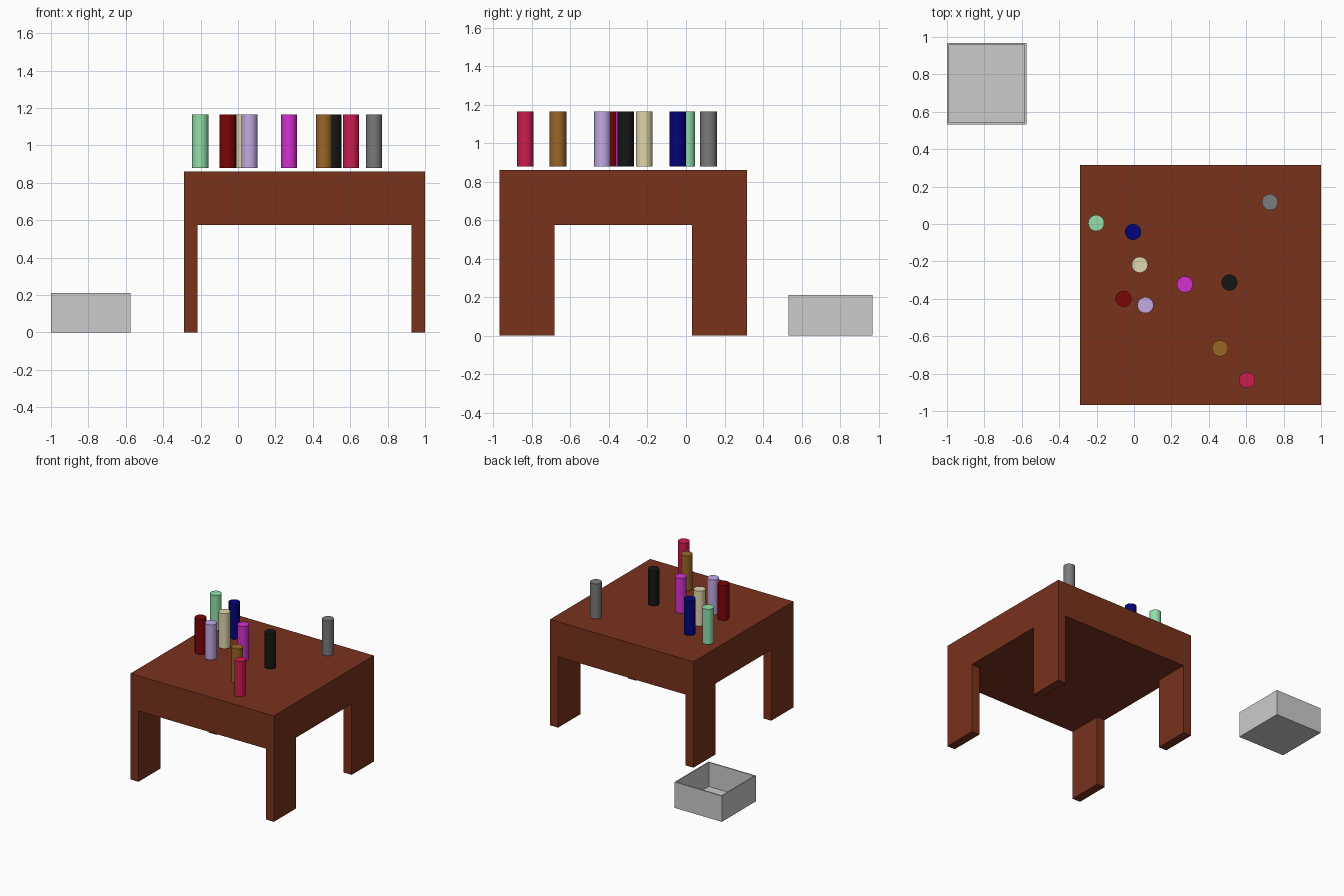
import bpy
import bmesh
from mathutils import Matrix, Vector

if "Cube" in bpy.data.objects:
    bpy.data.objects.remove(bpy.data.objects["Cube"])


def material(name, rgb):
    """Material from 0-255 sRGB values, stored as linear colour."""
    mat = bpy.data.materials.new(name)
    mat.diffuse_color = [(c / 255) ** 2.2 for c in rgb] + [1]
    mat.use_nodes = True
    mat.node_tree.nodes["Principled BSDF"].inputs["Base Color"].default_value = mat.diffuse_color
    return mat


def mesh_object(name, bm, mat=None):
    mesh = bpy.data.meshes.new(name)
    bm.to_mesh(mesh)
    bm.free()
    obj = bpy.data.objects.new(name, mesh)
    bpy.context.collection.objects.link(obj)
    if mat:
        mesh.materials.append(mat)
    return obj


def box(name, lo, hi, mat=None):
    lo, hi = Vector(lo), Vector(hi)
    bm = bmesh.new()
    bmesh.ops.create_cube(
        bm, size=1,
        matrix=Matrix.Translation((lo + hi) / 2) @ Matrix.Diagonal((*(hi - lo), 1)))
    return mesh_object(name, bm, mat)


# Table: thick solid top on four slab legs
wood = material("wood", (120, 53, 34))
X0, X1, Y0, Y1 = -0.288, 1.0, -0.968, 0.316
UNDER, TOP = 0.575, 0.86
LEG_X, LEG_Y = 0.072, 0.285
box("table_top", (X0, Y0, UNDER), (X1, Y1, TOP), wood)
for side, x in (("left", X0), ("right", X1 - LEG_X)):
    for end, y in (("front", Y0), ("back", Y1 - LEG_Y)):
        box(f"{end}_{side}_leg", (x, y, 0), (x + LEG_X, y + LEG_Y, UNDER), wood)

# Open bin on the floor: inset the top face and push it down to the floor
tray = box("open_bin", (-1.0, 0.533, 0), (-0.575, 0.968, 0.21))
bm = bmesh.new()
bm.from_mesh(tray.data)
top = max(bm.faces, key=lambda f: f.calc_center_median().z)
bmesh.ops.inset_region(bm, faces=[top], thickness=0.014)
pit = bmesh.ops.extrude_discrete_faces(bm, faces=[top])["faces"][0]
bmesh.ops.translate(bm, verts=pit.verts, vec=(0, 0, -0.196))
bm.to_mesh(tray.data)
bm.free()

# Upright cylinders hovering just over the table top
rods = [
    ("mint", -0.202, 0.005, (146, 222, 170)),
    ("navy", -0.005, -0.042, (12, 12, 120)),
    ("cream", 0.031, -0.218, (222, 214, 172)),
    ("dark_red", -0.056, -0.400, (122, 14, 14)),
    ("lavender", 0.061, -0.434, (194, 168, 226)),
    ("magenta", 0.272, -0.323, (212, 52, 206)),
    ("black", 0.510, -0.313, (28, 28, 28)),
    ("brown", 0.460, -0.665, (152, 102, 44)),
    ("crimson", 0.604, -0.835, (204, 34, 80)),
    ("grey", 0.727, 0.117, (122, 122, 122)),
]
ROD_LO, ROD_HI, ROD_R = 0.879, 1.164, 0.043
for name, x, y, rgb in rods:
    bm = bmesh.new()
    bmesh.ops.create_cone(
        bm, cap_ends=True, segments=32, radius1=ROD_R, radius2=ROD_R,
        depth=ROD_HI - ROD_LO,
        matrix=Matrix.Translation((x, y, (ROD_LO + ROD_HI) / 2)))
    for f in bm.faces:
        f.smooth = len(f.verts) == 4
    for e in bm.edges:
        e.smooth = all(f.smooth for f in e.link_faces)
    mesh_object(f"{name}_cylinder", bm, material(name, rgb))
